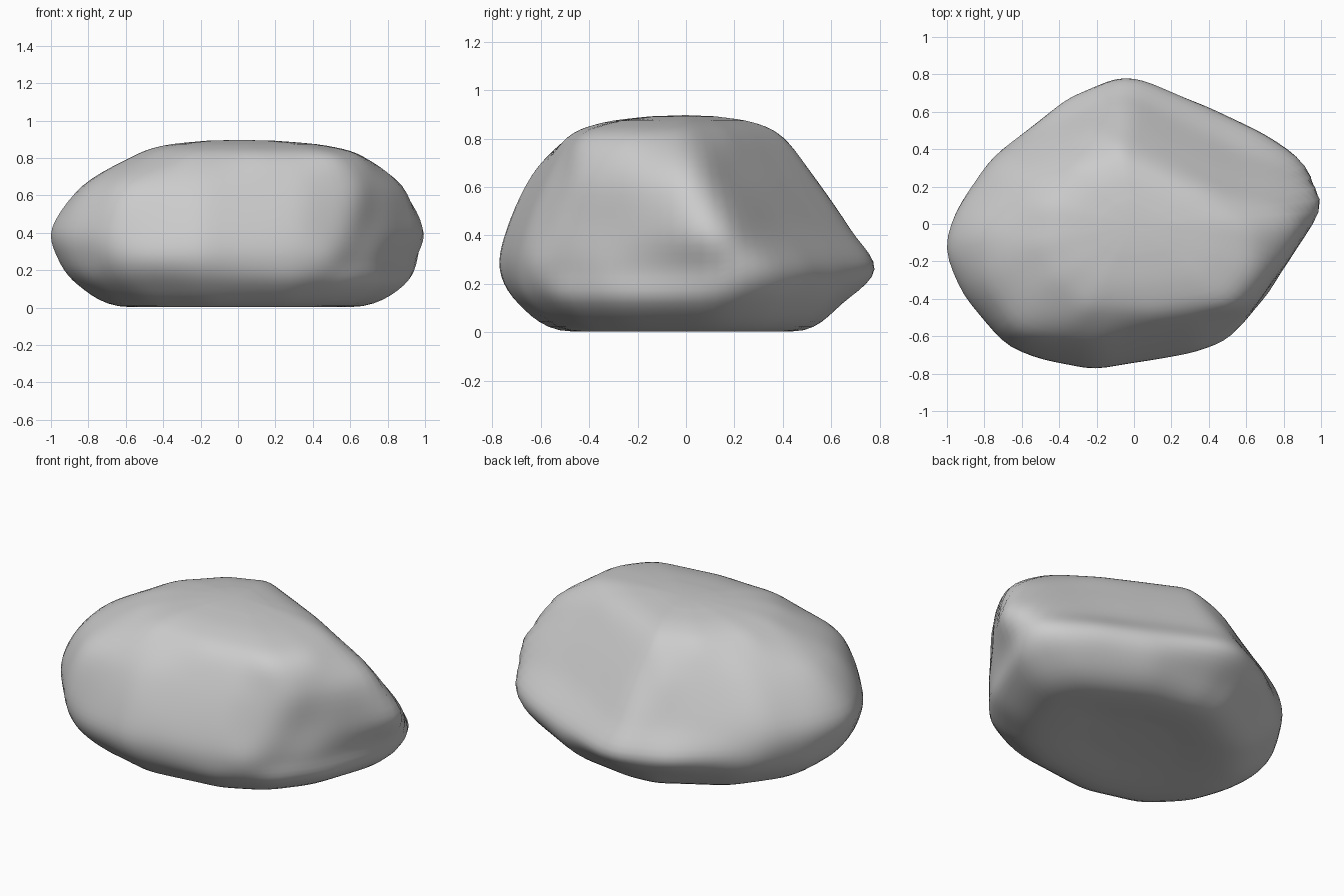
import bpy, bmesh
from math import sin, cos, pi
from mathutils import Vector, noise

if "Cube" in bpy.data.objects:
    bpy.data.objects.remove(bpy.data.objects["Cube"])

N = 96      # columns round the rock
SUB = 5     # rings between two outlines

# Horizontal outlines of the boulder, from the foot up to the plateau
low = [(.91, .16), (.78, .37), (.36, .59), (0, .65), (-.2, .63), (-.62, .38), (-.84, .08),
       (-.86, -.15), (-.77, -.4), (-.57, -.6), (-.2, -.7), (.3, -.64), (.58, -.5), (.75, -.28)]
wide = [(.98, .18), (.91, .33), (.69, .48), (.4, .62), (.02, .78), (-.1, .78), (-.35, .67),
        (-.75, .36), (-.93, .07), (-.97, -.12), (-.9, -.36), (-.67, -.65), (-.5, -.72),
        (-.22, -.775), (.3, -.69), (.5, -.62), (.74, -.34)]
mid = [(1.03, .12), (.94, .2), (.34, .5), (-.02, .68), (-.12, .68), (-.75, .34),
       (-.95, .05), (-1.01, -.12), (-.92, -.36), (-.67, -.65), (-.22, -.745), (.35, -.65),
       (.58, -.53), (.79, -.25)]
shoulder = [(.91, .05), (.6, .2), (.3, .36), (-.04, .53), (-.2, .51), (-.62, .26), (-.84, -.05),
            (-.81, -.28), (-.62, -.57), (-.2, -.64), (.35, -.56), (.63, -.45), (.81, -.18)]
plateau = [(.68, 0), (.42, .17), (.2, .28), (-.07, .41), (-.3, .32), (-.53, .1), (-.58, -.12),
           (-.48, -.34), (-.28, -.48), (.1, -.49), (.52, -.43), (.66, -.25)]

# (outline, scale, height)
levels = [(low, .3, .018), (low, .75, .008), (low, 1, .12), (wide, 1, .26), (mid, 1, .43),
          (shoulder, 1, .65), (plateau, 1, .805), (plateau, .7, .866), (plateau, .3, .892)]


def radius(outline, a):
    """Distance from the axis to the outline in direction a."""
    d = Vector((cos(a), sin(a)))
    best = 0
    for i, p in enumerate(outline):
        p, q = Vector(p), Vector(outline[(i + 1) % len(outline)])
        e = q - p
        den = d.x * e.y - d.y * e.x
        if abs(den) > 1e-9:
            t = (p.x * e.y - p.y * e.x) / den
            s = (p.x * d.y - p.y * d.x) / den
            if t > 0 and -1e-6 <= s <= 1 + 1e-6:
                best = max(best, t)
    return best


def ring(outline, scale):
    r = [radius(outline, 2 * pi * i / N) * scale for i in range(N)]
    for _ in range(2):  # soften the corners
        r = [.25 * r[i - 1] + .5 * r[i] + .25 * r[(i + 1) % N] for i in range(N)]
    return r


def spline(a, b, c, d, t):
    return b + .5 * t * (c - a + t * (2 * a - 5 * b + 4 * c - d + t * (3 * (b - c) + d - a)))


rings = [(ring(o, s), z) for o, s, z in levels]
bm = bmesh.new()
rows = []
last = len(rings) - 1
for k in range(last):
    four = [rings[max(0, min(last, j))] for j in (k - 1, k, k + 1, k + 2)]
    for s in range(SUB + (k == last - 1)):
        t = s / SUB
        z = max(0, spline(*[f[1] for f in four], t))
        row = []
        for i in range(N):
            r = spline(*[f[0][i] for f in four], t)
            a = 2 * pi * i / N
            p = Vector((r * cos(a), r * sin(a), z))
            # faint weathering on the sides
            r *= 1 + .005 * noise.noise(p * 4)
            row.append(bm.verts.new((r * cos(a), r * sin(a), z)))
        rows.append(row)

# Skin and caps
for lo, hi in zip(rows, rows[1:]):
    for i in range(N):
        j = (i + 1) % N
        bm.faces.new((lo[i], lo[j], hi[j], hi[i]))
for row, z in ((rows[0], .02), (rows[-1], .897)):
    c = bm.verts.new((0, 0, z))
    for i in range(N):
        bm.faces.new((row[i], row[(i + 1) % N], c))
bmesh.ops.recalc_face_normals(bm, faces=bm.faces)
for f in bm.faces:
    f.smooth = True

mesh = bpy.data.meshes.new("boulder")
bm.to_mesh(mesh)
bm.free()
boulder = bpy.data.objects.new("boulder", mesh)
bpy.context.collection.objects.link(boulder)
